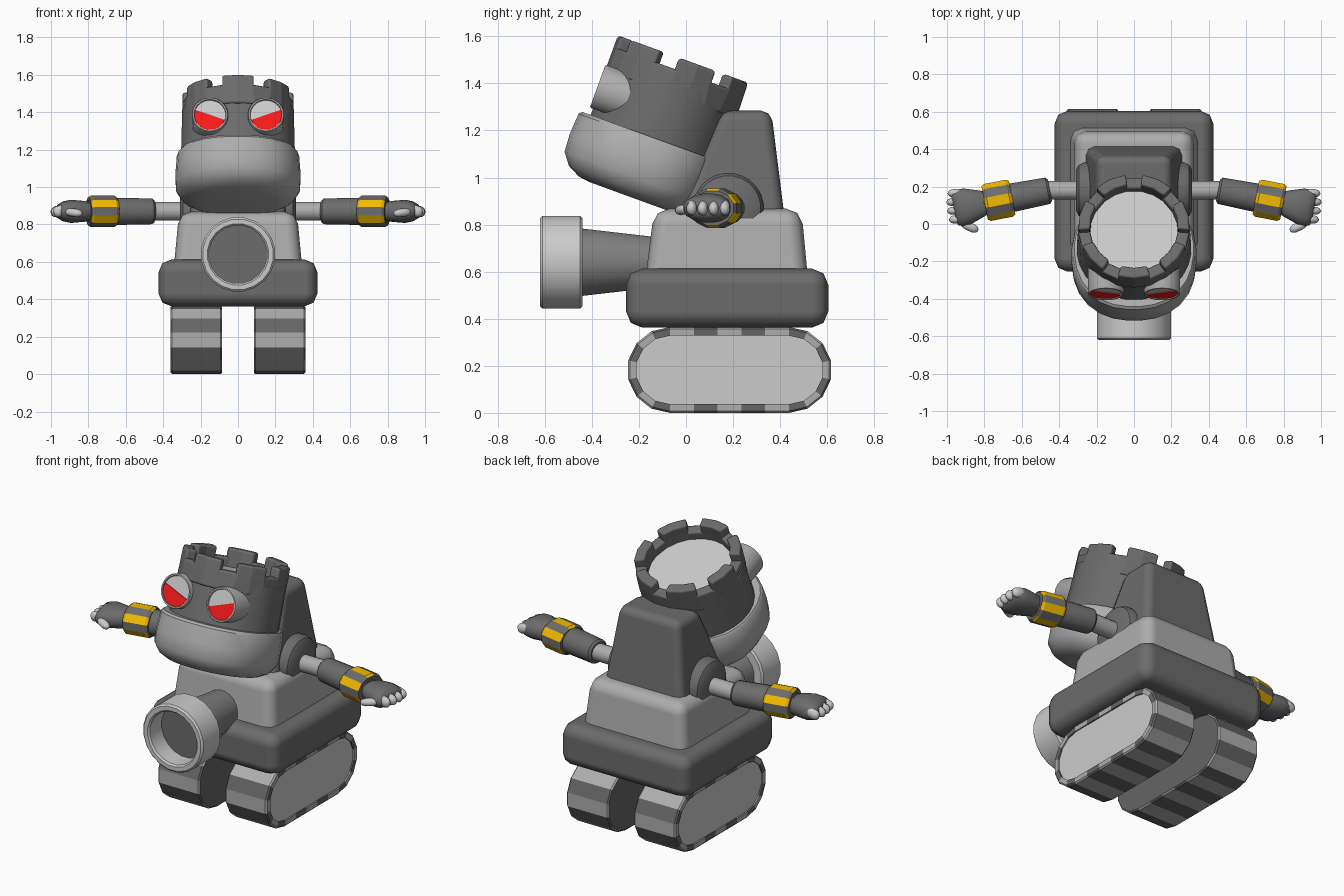
import bpy, bmesh
from math import radians, cos, sin, pi
from mathutils import Matrix, Vector

if "Cube" in bpy.data.objects:
    bpy.data.objects.remove(bpy.data.objects["Cube"])

T = Matrix.Translation
R = Matrix.Rotation
I = Matrix()
# local (p, q, t) -> world (t, p, q): lofts that run along +x
ALONG_X = Matrix(((0, 0, 1, 0), (1, 0, 0, 0), (0, 1, 0, 0), (0, 0, 0, 1)))
# lofts that run towards the front (-y)
ALONG_FRONT = R(radians(90), 4, 'X')


def material(name, *colour):
    m = bpy.data.materials.new(name)
    m.diffuse_color = (*(colour * 3)[:3], 1)
    m.use_nodes = True
    m.node_tree.nodes["Principled BSDF"].inputs["Base Color"].default_value = m.diffuse_color
    return m


RED = material("red", 0.95, 0.01, 0.01)
YELLOW = material("yellow", 0.9, 0.5, 0.0)
DARK = material("dark_grey", 0.15)
TREAD = material("tread_grey", 0.13)
MID = material("mid_grey", 0.42)
LIGHT = material("light_grey", 0.8)


def ell(a, b=None, n=20, e=2.0, back=1.0):
    """Superellipse cross-section, optionally flattened at the back."""
    b = b or a
    pts = []
    for i in range(n):
        c, s = cos(2 * pi * (i + .5) / n), sin(2 * pi * (i + .5) / n)
        k = (abs(c) ** e + abs(s) ** e) ** (-1 / e)
        pts.append((a * c * k, b * s * k * (back if s > 0 else 1)))
    return pts


def rect(hx, y0, y1):
    return [(-hx, y0), (hx, y0), (hx, y1), (-hx, y1)]


def loft(name, sections, M=I, wrap=False, mirror=False, smooth=35, bevel=0,
         mat=DARK, cap=None, edit=None):
    """Skin a stack of (height, outline) sections; cap colours the last face."""
    bm = bmesh.new()
    rings = [[bm.verts.new(M @ Vector((x, y, t))) for x, y in pts] for t, pts in sections]
    n = len(rings[0])
    pairs = list(zip(rings, rings[1:])) + ([(rings[-1], rings[0])] if wrap else [])
    for a, b in pairs:
        for j in range(n):
            bm.faces.new((a[j], a[(j + 1) % n], b[(j + 1) % n], b[j]))
    if not wrap:
        bm.faces.new(rings[0][::-1])
        bm.faces.new(rings[-1])
    bmesh.ops.recalc_face_normals(bm, faces=bm.faces)
    if edit:
        edit(bm)
    me = bpy.data.meshes.new(name)
    bm.to_mesh(me)
    bm.free()
    ob = bpy.data.objects.new(name, me)
    bpy.context.collection.objects.link(ob)
    me.materials.append(mat)
    if cap:
        me.materials.append(cap)
        me.polygons[len(me.polygons) - 1].material_index = 1
    if smooth:
        bpy.ops.object.select_all(action='DESELECT')
        ob.select_set(True)
        bpy.context.view_layer.objects.active = ob
        bpy.ops.object.shade_smooth_by_angle(angle=radians(smooth))
    if bevel:
        b = ob.modifiers.new("bevel", 'BEVEL')
        b.width, b.segments, b.limit_method = bevel, 2, 'ANGLE'
        b.angle_limit = radians(40)
        b.harden_normals = True
    if mirror:
        ob.modifiers.new("mirror", 'MIRROR')
    return ob


def capsule(name, start, end, rx, ry):
    """Rounded finger between two points, mirrored."""
    a, b = Vector(start), Vector(end)
    L = (b - a).length
    M = T(a) @ (b - a).to_track_quat('Z', 'Y').to_matrix().to_4x4()
    prof = [(0, .5), (.15, .9), (.35, 1), (.7, 1), (.9, .75), (1, .35)]
    loft(name, [(L * t, ell(rx * k, ry * k, 10)) for t, k in prof], M,
         mirror=True, smooth=60, mat=LIGHT)


# Tracks: striped stadium belt (7 segments per end, 5 per straight), light outer panel
def belt(inset):
    r, half, pts = .1825, .2525, []
    for side, start in ((1, -90), (-1, 90)):
        for i in range(8):
            a = radians(start + 180 * i / 7)
            pts.append((.185 + side * half + (r - inset) * cos(a), r + (r - inset) * sin(a)))
        y, z = pts[-1]
        pts += [(y - side * 2 * half * k / 5, z) for k in range(1, 5)]
    return pts


track = loft("track", [(.085, belt(.008)), (.093, belt(0)), (.352, belt(0)), (.36, belt(.008)),
                       (.36, belt(.037)), (.352, belt(.037))],
             ALONG_X, mirror=True, smooth=0, mat=TREAD, cap=LIGHT)
track.data.materials.append(MID)
for p in track.data.polygons:
    if p.index < 120 and p.index % 2:
        p.material_index = 2

# Hull, body and back tower
loft("hull", [(.362, rect(.425, -.255, .605)), (.613, rect(.425, -.255, .605))],
     smooth=180, bevel=.07)
loft("body", [(.55, rect(.345, -.175, .52)), (.868, rect(.315, -.135, .49))],
     smooth=180, bevel=.065, mat=MID)
loft("tower", [(.82, rect(.262, -.05, .42)), (1.285, rect(.2, .15, .362))], smooth=180, bevel=.045)

# Cannon
gun = T((0, 0, .64)) @ ALONG_FRONT
loft("cannon_barrel", [(.1, ell(.105)), (.46, ell(.147))], gun, mat=material("barrel_grey", .22))
loft("cannon_muzzle", [(t, ell(r)) for t, r in (
    (.44, .19), (.45, .2), (.61, .2), (.62, .19), (.62, .165), (.61, .156), (.5, .156))],
    gun, mat=LIGHT, cap=DARK)

# Head, leaning back
H = T((0, -.01, 1.5)) @ R(radians(-20), 4, 'X')
loft("head", [(-.42, ell(.308, .295, 28)), (-.1, ell(.3, .285, 28))], H, cap=LIGHT)
loft("jaw", [(w, ell(a, b, 28, 2.3, .85)) for w, a, b in (
    (-.355, .318, .33), (-.368, .328, .342), (-.46, .335, .348), (-.54, .333, .343),
    (-.59, .3, .305), (-.618, .25, .25), (-.625, .2, .2))], H, mat=MID)


# Crown: ring of 21 segments, two raised and one low, repeated seven times
def crown_outline(r):
    return [(r * sin(2 * pi * (j - 1) / 21), -r * cos(2 * pi * (j - 1) / 21)) for j in range(21)]


def raise_merlons(bm):
    bm.faces.ensure_lookup_table()
    tops = [bm.faces[21 + j] for j in range(21) if j % 3 != 2]
    new = bmesh.ops.extrude_face_region(bm, geom=tops)["geom"]
    up = H.to_3x3() @ Vector((0, 0, .052))
    bmesh.ops.translate(bm, vec=up, verts=[v for v in new if isinstance(v, bmesh.types.BMVert)])


loft("crown", [(-.16, crown_outline(.298)), (-.05, crown_outline(.298)),
               (-.05, crown_outline(.235)), (-.16, crown_outline(.235))],
     H, wrap=True, smooth=0, bevel=.013, edit=raise_merlons)

# Eyes: rimmed cylinder with a slanted red lower half
eye = H @ T((.15, 0, -.23)) @ ALONG_FRONT
loft("eye", [(t, ell(r, n=24)) for t, r in (
    (.08, .098), (.298, .098), (.305, .094), (.305, .086), (.295, .084))],
    eye, mirror=True, mat=MID, cap=LIGHT)
lower = [(.084 * cos(a), .084 * sin(a)) for a in (radians(200 + 15 * i) for i in range(13))]
loft("eye_red", [(.29, lower), (.3, lower)], eye, mirror=True, mat=RED)

# Shoulders and upper arms
S = T((0, .18, .87)) @ ALONG_X
loft("shoulder", [(t, ell(r, n=24)) for t, r in (
    (.18, .15), (.27, .15), (.295, .138), (.31, .11))], S, mirror=True)
loft("upper_arm", [(.28, ell(.05, n=16)), (.48, ell(.05, n=16))], S, mirror=True, mat=MID)

# Forearm, striped cuff and hand, turned slightly forwards
A = T((.45, .18, .87)) @ R(radians(-11), 4, 'Z') @ ALONG_X
loft("forearm", [(t, ell(a, b, 16)) for t, a, b in (
    (0, .06, .06), (.012, .073, .07), (.2, .078, .074), (.36, .065, .06))], A, mirror=True)
cuff = loft("cuff", [(t, ell(a, b, 12)) for t, a, b in (
    (.205, .065, .055), (.205, .094, .076), (.22, .104, .087),
    (.34, .104, .087), (.355, .094, .076), (.355, .065, .055))], A, mirror=True, smooth=0)
cuff.data.materials.append(YELLOW)
for p in cuff.data.polygons:
    if 12 <= p.index < 48 and p.index % 2 == 0:
        p.material_index = 1
loft("hand", [(t, ell(a, b, 16, 2.5)) for t, a, b in (
    (.34, .06, .045), (.38, .075, .056), (.45, .098, .062), (.49, .1, .054),
    (.515, .092, .04), (.523, .075, .025))], A, mirror=True, smooth=50)

# Fingers and thumb
for i in range(4):
    y = .022 + .047 * i
    tip = (.985, .996, 1.0, .993)[i]
    capsule(f"finger_{i + 1}", (.92, y + .005, .882), (tip, y, .86), .022, .03)
capsule("thumb", (.92, .005, .868), (.835, -.035, .858), .024, .022)
